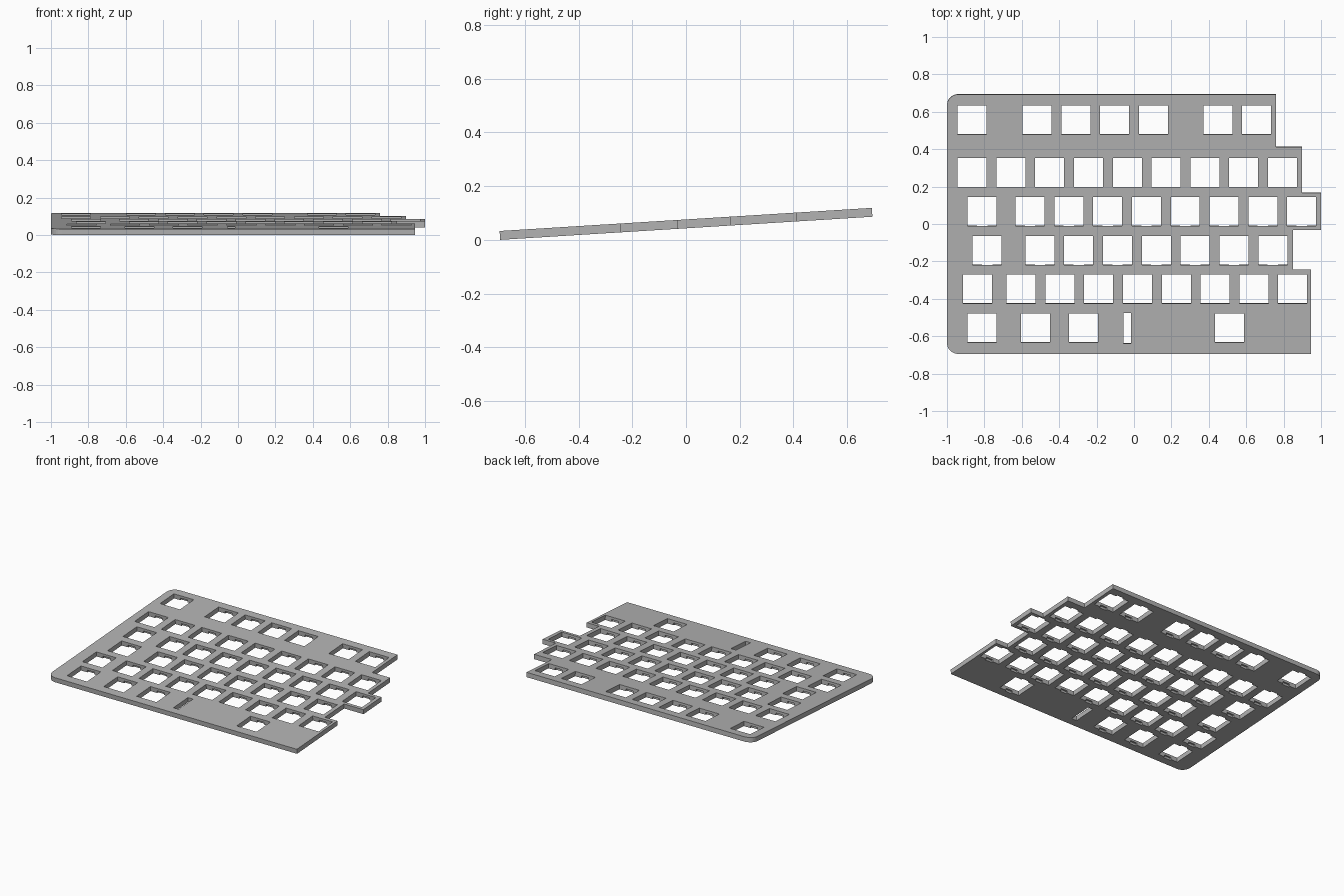
import bpy, bmesh, math
from mathutils import Matrix, Vector

cube = bpy.data.objects.get("Cube")
if cube:
    bpy.data.objects.remove(cube, do_unlink=True)

THICK, PITCH, HOLE = 0.033, 0.2075, 0.155
TILT = math.radians(3.55)

grey = bpy.data.materials.new("plain grey")
grey.use_nodes = True
colour = (0.45, 0.45, 0.45, 1)
grey.diffuse_color = colour
grey.node_tree.nodes["Principled BSDF"].inputs["Base Color"].default_value = colour


def make_object(name, bm):
    bmesh.ops.recalc_face_normals(bm, faces=bm.faces)
    mesh = bpy.data.meshes.new(name)
    bm.to_mesh(mesh)
    bm.free()
    obj = bpy.data.objects.new(name, mesh)
    bpy.context.collection.objects.link(obj)
    return obj


def add_box(bm, centre, size):
    bmesh.ops.create_cube(bm, size=1, matrix=Matrix.Translation(centre) @ Matrix.Diagonal((*size, 1)))


def arc(cx, cy, radius, start, steps=8):
    angles = [math.radians(start + 90 * i / steps) for i in range(steps + 1)]
    return [(cx + radius * math.cos(a), cy + radius * math.sin(a)) for a in angles]


def run(first, count):
    return [first + PITCH * i for i in range(count)]


# Plate outline: stepped right edge, rounded left corners
TOP, BOTTOM, R = 0.697, -0.693, 0.06
outline = [(0.945, BOTTOM), (0.945, -0.242), (0.849, -0.242), (0.849, -0.03),
           (1, -0.03), (1, 0.17), (0.897, 0.17), (0.897, 0.415), (0.758, 0.415), (0.758, TOP)]
outline += arc(-1 + R, TOP - R, R, 90) + arc(-1 + R, BOTTOM + R, R, 180)
bm = bmesh.new()
face = bm.faces.new([bm.verts.new((x, y, 0)) for x, y in outline])
ext = bmesh.ops.extrude_face_region(bm, geom=[face])
bmesh.ops.translate(bm, vec=(0, 0, THICK), verts=[v for v in ext["geom"] if isinstance(v, bmesh.types.BMVert)])
plate = make_object("key_plate", bm)
plate.data.materials.append(grey)

# Key rows: centre y and the x of every key
rows = [
    (0.561, [-0.866, -0.518] + run(-0.311, 3) + [0.449, 0.656]),
    (0.278, run(-0.866, 9)),
    (0.070, [-0.812] + run(-0.556, 8)),
    (-0.139, [-0.785] + run(-0.503, 7)),
    (-0.345, [-0.837] + run(-0.604, 8)),
    (-0.553, [-0.812, -0.526, -0.27, 0.51]),
]

# Square openings, with clip recesses under their front and back edges
holes, clips = bmesh.new(), bmesh.new()
for y, xs in rows:
    for x in xs:
        add_box(holes, (x, y, THICK / 2), (HOLE, HOLE, 0.2))
        add_box(clips, (x, y, -0.02), (0.055, HOLE + 0.022, 0.072))
# Narrow slot in the bottom row
add_box(holes, (-0.036, -0.556, THICK / 2), (0.04, 0.162, 0.2))

bpy.context.view_layer.objects.active = plate
for name, cutter_bm in (("hole_cutter", holes), ("clip_cutter", clips)):
    cutter = make_object(name, cutter_bm)
    cutter.hide_render = True
    mod = plate.modifiers.new(name, 'BOOLEAN')
    mod.operation, mod.solver, mod.object = 'DIFFERENCE', 'EXACT', cutter
    bpy.ops.object.modifier_apply(modifier=name)
    bpy.data.objects.remove(cutter, do_unlink=True)

# Typing slope, then rest the front edge on the ground
plate.data.transform(Matrix.Rotation(TILT, 4, 'X'))
low = min(v.co.z for v in plate.data.vertices)
ys = [v.co.y for v in plate.data.vertices]
plate.data.transform(Matrix.Translation(Vector((0, -(min(ys) + max(ys)) / 2, -low))))
